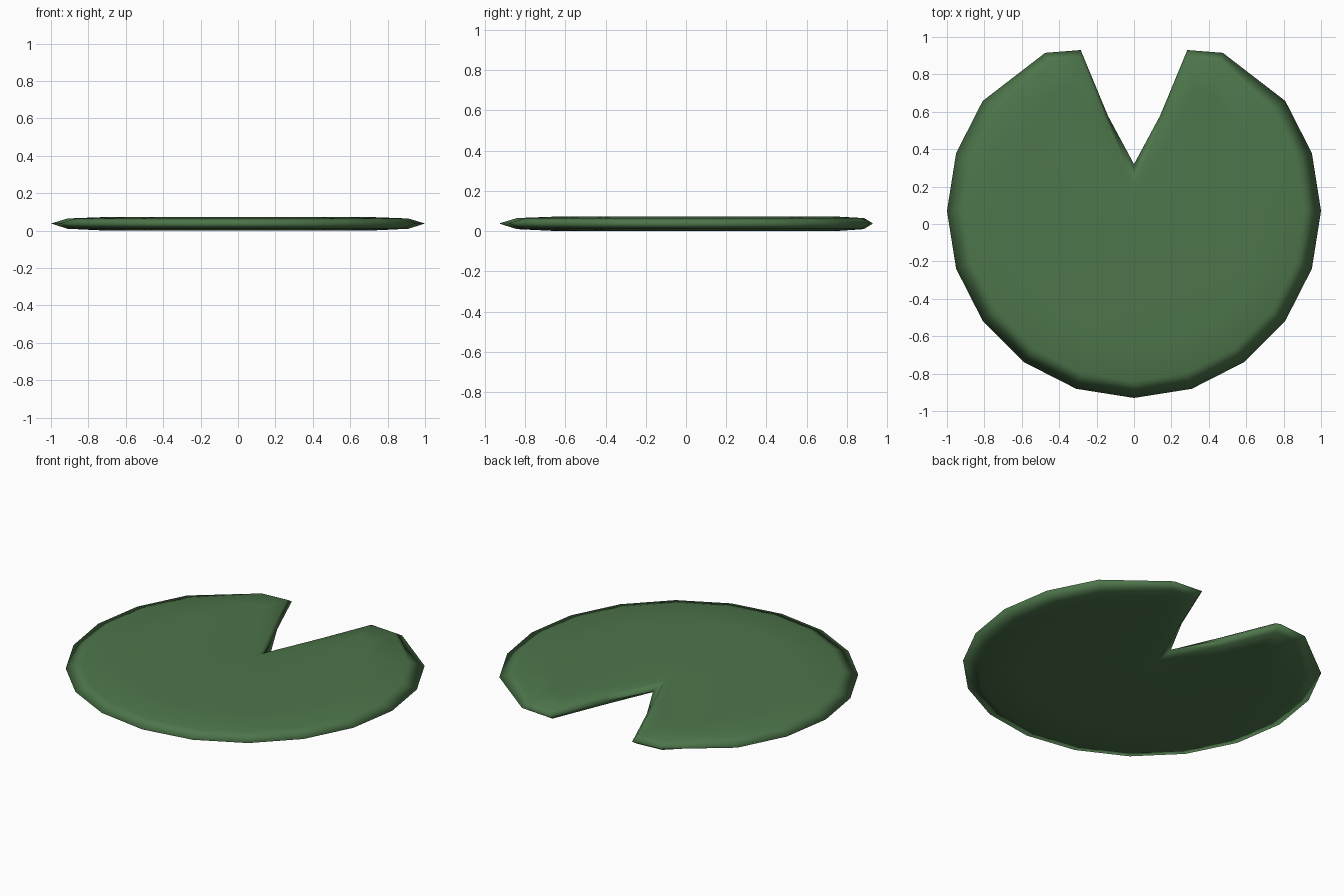
import bpy, bmesh, math

if "Cube" in bpy.data.objects:
    bpy.data.objects.remove(bpy.data.objects["Cube"])

CY = 0.07  # centre of the round part


def outline(notch, r):
    """Closed mirrored outline: notch points (tip first) then a 20-sided arc."""
    half = list(notch)
    for i in range(8):
        a = math.radians(36 - 18 * i)
        half.append((r * math.cos(a), CY + r * math.sin(a)))
    # half ends at bottom point; mirror everything but tip and bottom
    half[-1] = (0.0, CY - r)
    return half + [(-x, y) for x, y in reversed(half[1:-1])]


# Notch points per ring: tip, middle of side, corner, shoulder
rim = outline([(0, .32), (.14, .58), (.285, .93), (.475, .915)], 1.0)
shoulder = outline([(0, .21), (.158, .57), (.288, .885), (.45, .872)], 0.91)
inner = outline([(0, .12), (.19, .47), (.325, .74), (.42, .70)], 0.70)

bm = bmesh.new()
layers = [(inner, 0.0), (shoulder, .010), (rim, .038), (shoulder, .065), (inner, .073)]
rings = [[bm.verts.new((x, y, z)) for x, y in pts] for pts, z in layers]

# Skin between rings, then flat caps
for a, b in zip(rings, rings[1:]):
    n = len(a)
    for i in range(n):
        j = (i + 1) % n
        bm.faces.new((a[i], a[j], b[j], b[i]))
bm.faces.new(rings[0])
bm.faces.new(rings[-1])
bmesh.ops.recalc_face_normals(bm, faces=bm.faces)
for f in bm.faces:
    f.smooth = True

mesh = bpy.data.meshes.new("lily_pad")
bm.to_mesh(mesh)
bm.free()
pad = bpy.data.objects.new("lily_pad", mesh)
bpy.context.collection.objects.link(pad)

# Leaf green
mat = bpy.data.materials.new("leaf_green")
mat.diffuse_color = (0.075, 0.18, 0.07, 1)
mat.use_nodes = True
mat.node_tree.nodes["Principled BSDF"].inputs["Base Color"].default_value = mat.diffuse_color
mesh.materials.append(mat)
